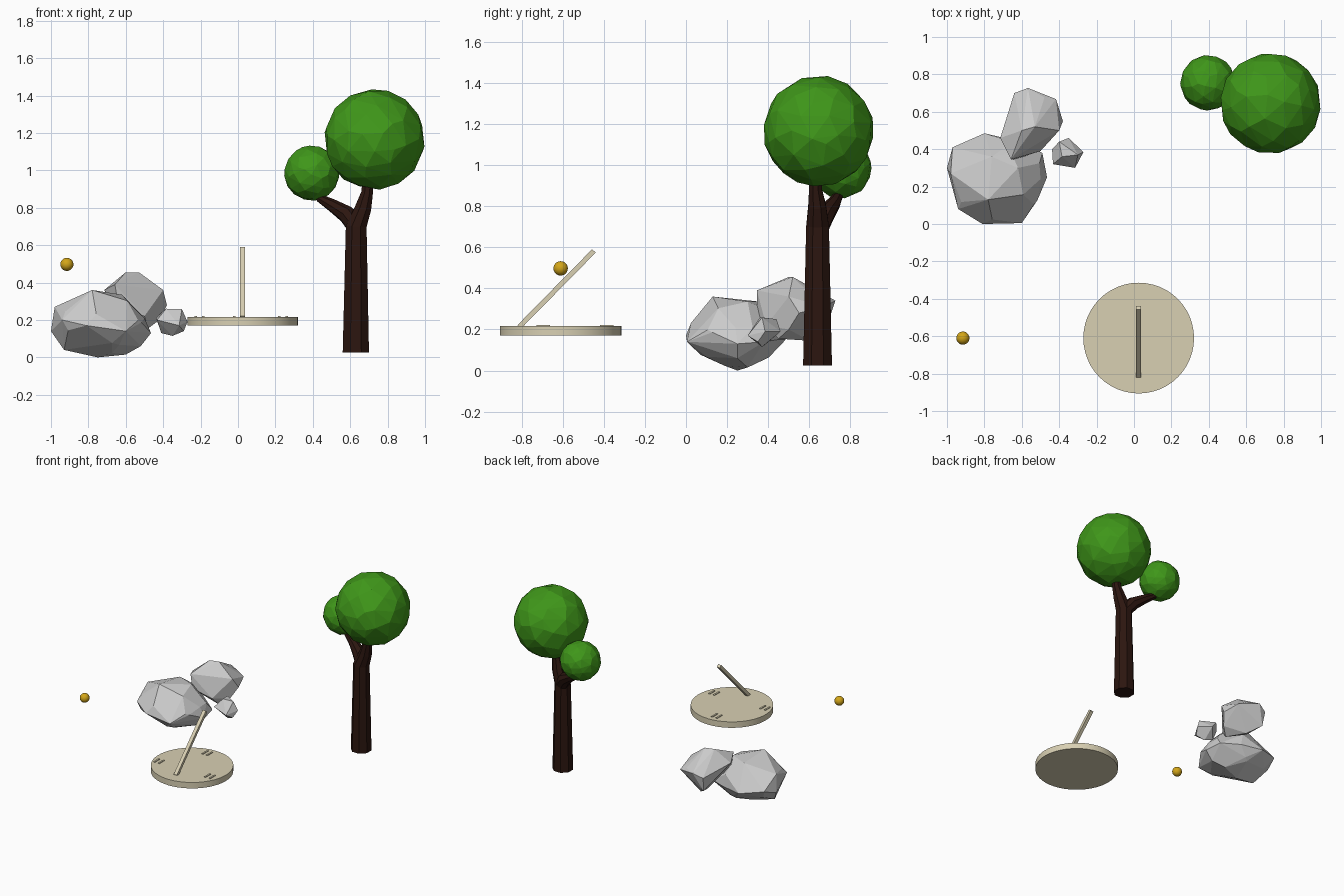
import bpy, bmesh, math, random
from mathutils import Vector, Matrix

if "Cube" in bpy.data.objects:
    bpy.data.objects.remove(bpy.data.objects["Cube"])

random.seed(4)


def material(name, rgb):
    m = bpy.data.materials.new(name)
    m.diffuse_color = (*rgb, 1)
    m.use_nodes = True
    m.node_tree.nodes["Principled BSDF"].inputs["Base Color"].default_value = m.diffuse_color
    return m


STONE = material("pale_stone", (0.69, 0.63, 0.45))
LEAF = material("leaf_green", (0.05, 0.31, 0.01))
BARK = material("dark_bark", (0.025, 0.008, 0.005))
GOLD = material("gold", (0.65, 0.38, 0.01))


def finish(bm, name, mat=None, smooth=False):
    bmesh.ops.recalc_face_normals(bm, faces=bm.faces)
    me = bpy.data.meshes.new(name)
    bm.to_mesh(me)
    bm.free()
    ob = bpy.data.objects.new(name, me)
    bpy.context.collection.objects.link(ob)
    if mat:
        me.materials.append(mat)
    if smooth:
        bpy.ops.object.select_all(action='DESELECT')
        ob.select_set(True)
        bpy.context.view_layer.objects.active = ob
        bpy.ops.object.shade_smooth_by_angle(angle=math.radians(30))
    return ob


def rock(name, outline, centre, radii, extra):
    """Convex hull of key corners and seeded points just inside an ellipsoid."""
    bm = bmesh.new()
    for p in outline:
        bm.verts.new(p)
    for _ in range(extra):
        d = Vector([random.gauss(0, 1) for _ in range(3)]).normalized() * 0.95
        bm.verts.new([c + r * k for c, r, k in zip(centre, radii, d)])
    hull = bmesh.ops.convex_hull(bm, input=bm.verts)
    inside = {g for g in hull["geom_interior"] if isinstance(g, bmesh.types.BMVert)}
    bmesh.ops.delete(bm, geom=list(inside), context='VERTS')
    bmesh.ops.dissolve_limit(bm, angle_limit=math.radians(6),
                             verts=bm.verts, edges=bm.edges)
    return finish(bm, name)


def tube(bm, stations, sides=8):
    """Tapered faceted limb through (x, y, z, radius) stations."""
    pts = [Vector(s[:3]) for s in stations]
    rings = []
    for i, (p, s) in enumerate(zip(pts, stations)):
        d = pts[min(i + 1, len(pts) - 1)] - pts[max(i - 1, 0)]
        q = Vector((0, 0, 1)).rotation_difference(d.normalized())
        rings.append([bm.verts.new(p + q @ Vector((
            s[3] * math.cos(math.tau * (k + .5) / sides),
            s[3] * math.sin(math.tau * (k + .5) / sides), 0))) for k in range(sides)])
    for a, b in zip(rings, rings[1:]):
        for k in range(sides):
            n = (k + 1) % sides
            bm.faces.new((a[k], a[n], b[n], b[k]))
    bm.faces.new(rings[0][::-1])
    bm.faces.new(rings[-1])


def crown(name, centre, radius, turn):
    """Leaf ball: a ball thinned to irregular flat facets."""
    bm = bmesh.new()
    bmesh.ops.create_icosphere(bm, subdivisions=3, radius=radius,
                               matrix=Matrix.Translation(centre) @ Matrix.Rotation(turn, 4, (1, 2, 1)))
    ob = finish(bm, name, LEAF)
    ob.modifiers.new("facets", 'DECIMATE').ratio = 0.5
    return ob


def box(name, size, matrix, mat):
    bm = bmesh.new()
    bmesh.ops.create_cube(bm, size=1, matrix=matrix @ Matrix.Diagonal((*size, 1)))
    return finish(bm, name, mat)


# Rocks
rock("large_rock", [
    (-1, .3, .14), (-.97, .41, .18), (-.8, .485, .15), (-.63, .445, .15), (-.49, .38, .14),
    (-.465, .25, .13), (-.6, .005, .14), (-.81, 0, .17), (-.94, .08, .2), (-.98, .27, .27),
    (-.78, .13, .36), (-.62, .3, .335), (-.76, .36, .335), (-.5, .24, .21),
    (-.75, .25, 0), (-.93, .22, .04), (-.52, .25, .06), (-.6, .3, .015)],
    (-.735, .24, .18), (.265, .24, .175), 30)
rock("middle_rock", [
    (-.567, .727, .34), (-.417, .668, .31), (-.38, .55, .28), (-.42, .5, .2), (-.5, .39, .22),
    (-.658, .345, .39), (-.715, .46, .36), (-.64, .70, .31), (-.6, .5, .455),
    (-.53, .52, .455), (-.4, .5, .36), (-.64, .345, .28), (-.55, .6, .145),
    (-.48, .45, .155), (-.63, .68, .2)],
    (-.55, .54, .30), (.155, .175, .145), 10)
rock("small_rock", [
    (-.35, .46, .19), (-.27, .385, .19), (-.315, .3, .17), (-.433, .32, .2), (-.438, .4, .21),
    (-.4, .44, .25), (-.385, .36, .26), (-.3, .37, .258), (-.35, .37, .115),
    (-.41, .39, .13), (-.29, .35, .14)],
    (-.355, .38, .19), (.06, .06, .05), 0)

# Tree trunk with two branches
bm = bmesh.new()
tube(bm, [(.63, .64, .025, .076), (.632, .64, .7, .06), (.67, .638, .8, .047),
          (.69, .63, .88, .034), (.7, .63, 1.0, .03)])
tube(bm, [(.645, .64, .68, .05), (.58, .68, .765, .048), (.5, .72, .815, .034),
          (.44, .74, .85, .024), (.4, .75, .92, .02)])
finish(bm, "tree_trunk", BARK)

# Leaf crowns
crown("large_crown", (.73, .645, 1.165), .268, .3)
crown("small_crown", (.395, .755, .985), .147, .8)

# Sundial plate
DIAL = Vector((.025, -.61, .193))
bm = bmesh.new()
bmesh.ops.create_cone(bm, cap_ends=True, segments=48, radius1=.296, radius2=.296,
                      depth=.047, matrix=Matrix.Translation(DIAL))
finish(bm, "dial_plate", STONE, smooth=True)

# Slanted pointer
a, b = Vector((.025, -.812, .212)), Vector((.025, -.448, .582))
rot = Vector((0, 0, 1)).rotation_difference((b - a).normalized()).to_matrix().to_4x4()
box("pointer", (.027, .024, (b - a).length), Matrix.Translation((a + b) / 2) @ rot, STONE)

# Plain raised hour marks
for name, x, y in (("left", -.205, -.695), ("noon", .0, -.385), ("right", .24, -.695)):
    for k in (-1, 1):
        box(f"hour_mark_{name}", (.013, .065, .008),
            Matrix.Translation((x + k * .02, y, .218)), STONE)

# Floating sun ball
bm = bmesh.new()
bmesh.ops.create_uvsphere(bm, u_segments=32, v_segments=16, radius=.035,
                          matrix=Matrix.Translation((-.915, -.61, .497)))
finish(bm, "sun_ball", GOLD, smooth=True)
